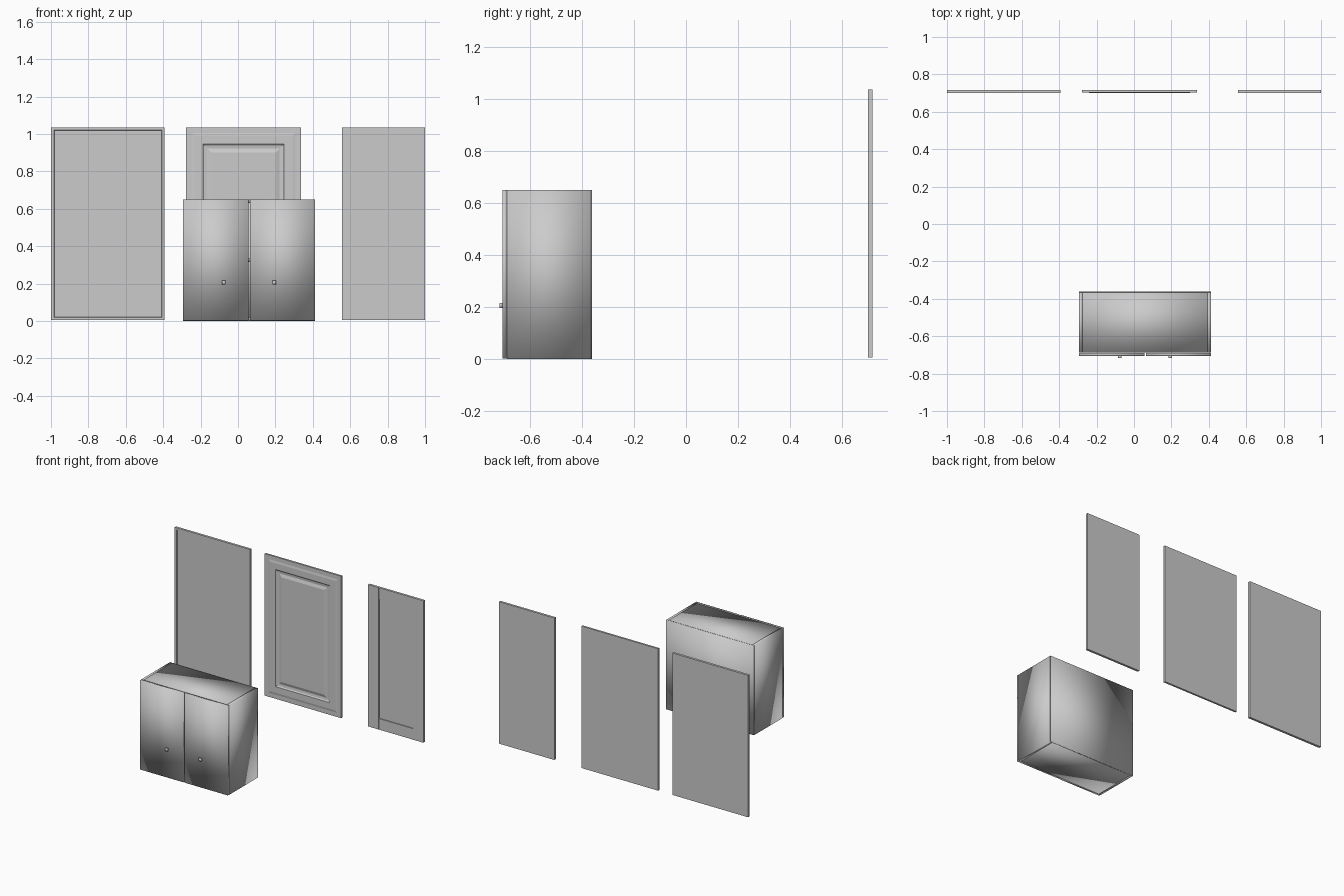
import bpy, bmesh

cube = bpy.data.objects.get("Cube")
if cube:
    bpy.data.objects.remove(cube, do_unlink=True)

grey = bpy.data.materials.new("plain grey")
grey.use_nodes = True
grey.diffuse_color = (0.6, 0.6, 0.6, 1)
grey.node_tree.nodes["Principled BSDF"].inputs["Base Color"].default_value = (0.6, 0.6, 0.6, 1)


def finish(name, bm, smooth=False):
    bmesh.ops.recalc_face_normals(bm, faces=bm.faces)
    mesh = bpy.data.meshes.new(name)
    bm.to_mesh(mesh)
    bm.free()
    mesh.materials.append(grey)
    for face in mesh.polygons:
        face.use_smooth = smooth
    obj = bpy.data.objects.new(name, mesh)
    bpy.context.collection.objects.link(obj)
    return obj


def box(name, x0, x1, y0, y1, z0, z1, smooth=False):
    bm = bmesh.new()
    bmesh.ops.create_cube(bm, size=1)
    for v in bm.verts:
        v.co = ((x0 + x1) / 2 + v.co.x * (x1 - x0),
                (y0 + y1) / 2 + v.co.y * (y1 - y0),
                (z0 + z1) / 2 + v.co.z * (z1 - z0))
    return finish(name, bm, smooth)


def moulded_panel(name, x0, x1, z0, z1, steps):
    """Slab whose front steps inward; each step is (inset from edge, depth)."""
    bm = bmesh.new()
    rings = []
    for inset, y in [(0, BACK)] + [(i, FRONT + d) for i, d in steps]:
        corners = ((x0 + inset, z0 + inset), (x1 - inset, z0 + inset),
                   (x1 - inset, z1 - inset), (x0 + inset, z1 - inset))
        rings.append([bm.verts.new((x, y, z)) for x, z in corners])
    for a, b in zip(rings, rings[1:]):
        for i in range(4):
            j = (i + 1) % 4
            bm.faces.new((a[i], a[j], b[j], b[i]))
    bm.faces.new(rings[0])
    bm.faces.new(rings[-1])
    return finish(name, bm)


# Loose door fronts standing in a row behind the cabinet
FRONT, BACK = 0.70, 0.717
LOW, HIGH = 0.005, 1.036
moulded_panel("thin_frame_door", -1.0, -0.392, LOW, HIGH,
              [(0, 0), (0.015, 0), (0.018, 0.007)])
moulded_panel("raised_panel_door", -0.278, 0.337, LOW, HIGH,
              [(0, 0.003), (0.03, 0.003), (0.045, 0), (0.09, 0), (0.097, 0.006),
               (0.11, 0.008), (0.115, 0.008), (0.135, 0.001)])

# Framed door: two stiles, two rails and a sunken centre
X0, X1, STILE, RAIL = 0.556, 1.0, 0.085, 0.08
for name, a, b in (("right_stile", X0, X0 + STILE), ("left_stile", X1 - STILE, X1)):
    box(name, a, b, FRONT, BACK, LOW, HIGH)
for name, a, b in (("bottom_rail", LOW, LOW + RAIL), ("top_rail", HIGH - RAIL, HIGH)):
    box(name, X0 + STILE, X1 - STILE, FRONT + 0.0005, BACK, a, b)
box("sunken_panel", X0 + STILE, X1 - STILE, FRONT + 0.007, BACK,
    LOW + RAIL, HIGH - RAIL)

# Cabinet carcass
L, R, MID, T = -0.294, 0.412, 0.059, 0.018
DOOR_F, DOOR_B, REAR, TOP = -0.706, -0.689, -0.361, 0.65
INNER = REAR - 0.004
box("right_side", L, L + T, DOOR_B + 0.001, INNER, 0, TOP, True)
box("left_side", R - T, R, DOOR_B + 0.001, INNER, 0, TOP, True)
for name, z in (("cabinet_floor", 0), ("shelf", 0.317), ("cabinet_top", TOP - T)):
    box(name, L + T, R - T, DOOR_B + 0.001, INNER, z, z + T, True)
box("back_board", L, R, INNER, REAR, 0, TOP, True)

# Cabinet doors and their square knobs
for name, a, b, knob in (("right", L, MID - 0.004, MID - 0.135),
                         ("left", MID + 0.004, R, MID + 0.135)):
    box(name + "_door", a, b, DOOR_F, DOOR_B, 0.002, TOP, True)
    box(name + "_knob", knob - 0.01, knob + 0.01, -0.717, DOOR_F, 0.196, 0.216, True)
